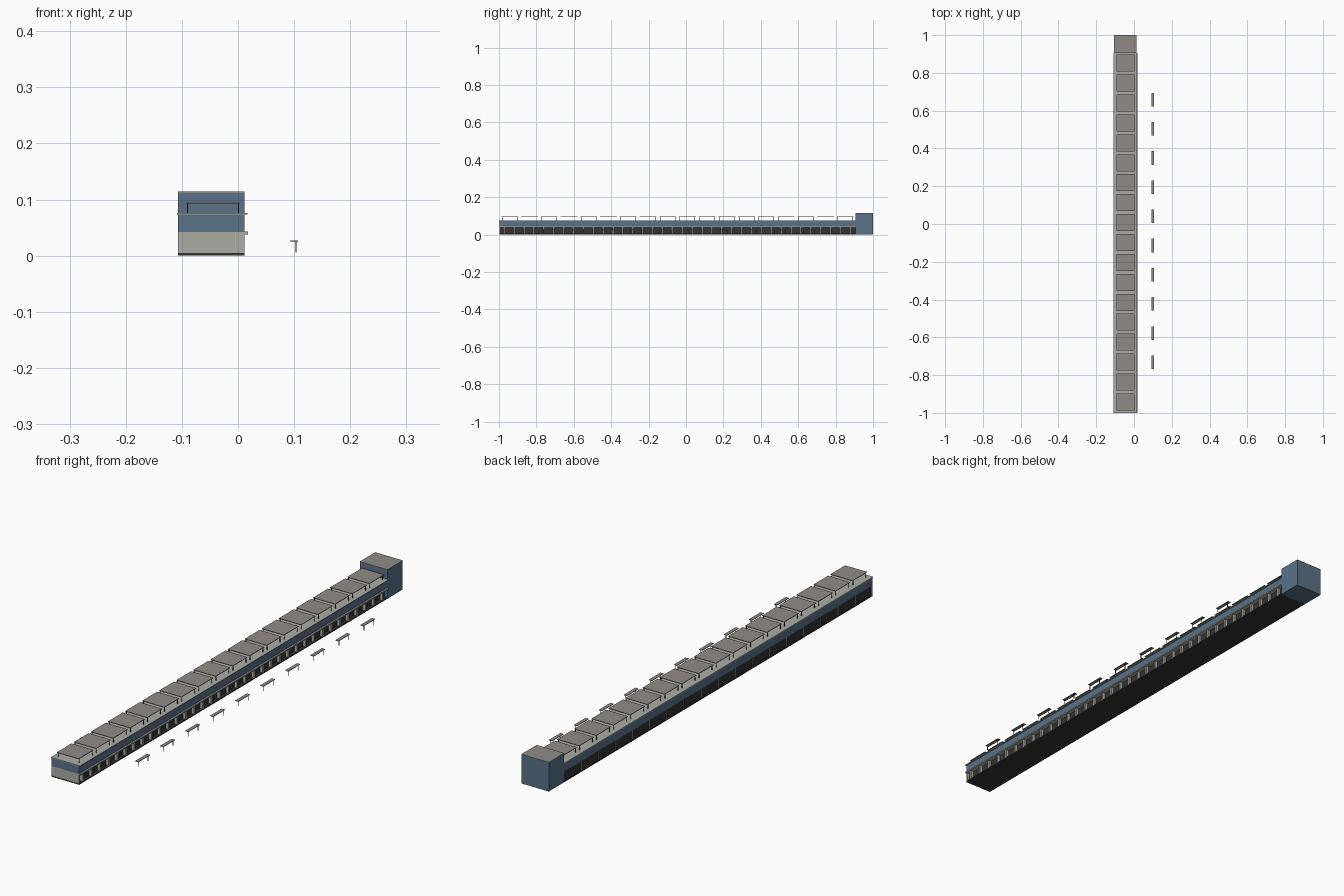
import bpy, bmesh
from mathutils import Matrix, Vector

if "Cube" in bpy.data.objects:
    bpy.data.objects.remove(bpy.data.objects["Cube"])


def material(name, rgb):
    m = bpy.data.materials.new(name)
    m.diffuse_color = (*rgb, 1)
    m.use_nodes = True
    m.node_tree.nodes["Principled BSDF"].inputs["Base Color"].default_value = m.diffuse_color
    return m


BLUE = material("blue_cladding", (0.10, 0.17, 0.25))
DARK = material("dark_glass", (0.035, 0.033, 0.032))
PALE = material("pale_concrete", (0.42, 0.42, 0.39))
ROOF = material("roof_grey", (0.28, 0.26, 0.24))


def boxes(name, mat, spans):
    """One object made of boxes given as (x0, x1, y0, y1, z0, z1)."""
    bm = bmesh.new()
    for x0, x1, y0, y1, z0, z1 in spans:
        centre = Vector(((x0 + x1) / 2, (y0 + y1) / 2, (z0 + z1) / 2))
        size = Matrix.Diagonal((x1 - x0, y1 - y0, z1 - z0, 1))
        bmesh.ops.create_cube(bm, size=1, matrix=Matrix.Translation(centre) @ size)
    mesh = bpy.data.meshes.new(name)
    bm.to_mesh(mesh)
    bm.free()
    mesh.materials.append(mat)
    obj = bpy.data.objects.new(name, mesh)
    bpy.context.collection.objects.link(obj)
    return obj


L, R = -0.107, 0.012        # long walls
F, B = -0.998, 0.905        # front end, start of the tower
BAYS = 18
PITCH = (B - F) / BAYS

# Ground floor: plinth, recessed glazing, front end wall
boxes("plinth", DARK, [(L, R, F, B, 0, 0.005)])
boxes("ground_glazing", DARK, [(L + 0.001, 0.0, F + 0.004, B, 0.005, 0.042)])
boxes("front_end_wall", PALE, [(L, R, F, F + 0.006, 0.004, 0.042)])

# Posts along the right arcade and thin mullions on the left
boxes("arcade_posts", PALE,
      [(0.001, R, F + (i + 0.5) * PITCH / 2 - 0.004, F + (i + 0.5) * PITCH / 2 + 0.004, 0.005, 0.04)
       for i in range(2 * BAYS)])
boxes("left_mullions", PALE,
      [(L, L + 0.003, F + i * PITCH - 0.001, F + i * PITCH + 0.001, 0.005, 0.042)
       for i in range(1, BAYS)])

# Upper floor, ledge over the arcade and roof slab
boxes("upper_floor", BLUE, [(L, R, F, B, 0.042, 0.073)])
boxes("arcade_ledge", PALE, [(0.0, 0.018, F, B, 0.038, 0.043)])
boxes("roof_slab", PALE, [(L - 0.002, 0.017, -1.0, B, 0.073, 0.076)])

# Raised roof panels on corner legs
panels, panel_legs = [], []
for i in range(BAYS):
    y = -0.942 + i * 0.1055
    panels.append((-0.092, 0.003, y - 0.045, y + 0.045, 0.093, 0.0955))
    for x in (-0.091, 0.0):
        for d in (-0.041, 0.039):
            panel_legs.append((x, x + 0.002, y + d, y + d + 0.002, 0.075, 0.094))
boxes("roof_panels", ROOF, panels)
boxes("roof_panel_legs", DARK, panel_legs)

# Rear tower with grey cap
boxes("tower", BLUE, [(L, R, B, 1.0, 0, 0.112)])
boxes("tower_cap", ROOF, [(L, R, B, 1.0, 0.112, 0.114)])

# Row of benches beside the building
seats, bench_legs = [], []
for i in range(10):
    y = -0.732 + i * 0.1545
    seats.append((0.093, 0.107, y - 0.036, y + 0.036, 0.0255, 0.0275))
    for d in (-0.029, 0.029):
        bench_legs.append((0.1025, 0.1045, y + d - 0.001, y + d + 0.001, 0.006, 0.026))
boxes("bench_seats", ROOF, seats)
boxes("bench_legs", DARK, bench_legs)
